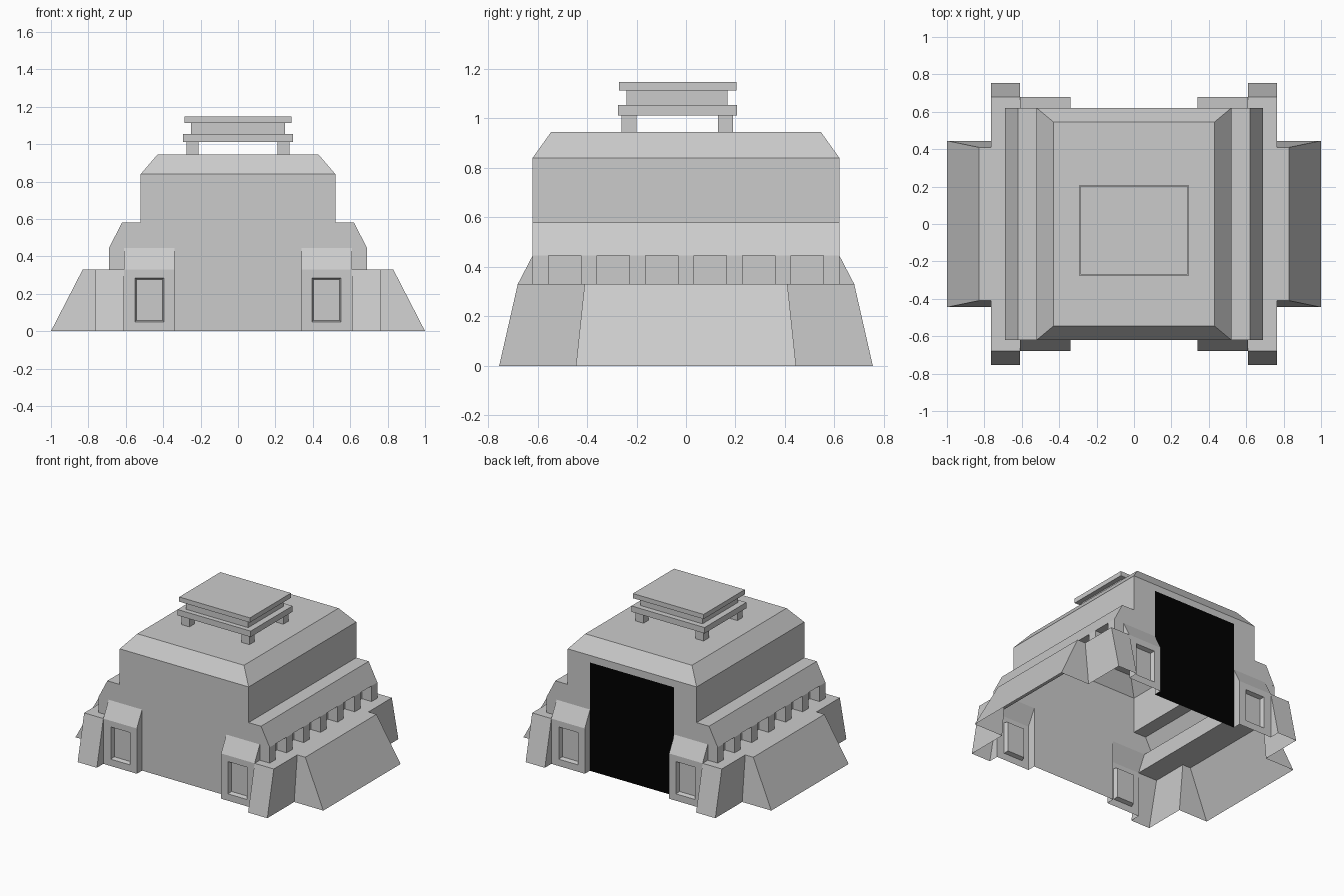
import bpy, bmesh
from mathutils import Vector

if "Cube" in bpy.data.objects:
    bpy.data.objects.remove(bpy.data.objects["Cube"])

X, Y, Z = Vector((1, 0, 0)), Vector((0, 1, 0)), Vector((0, 0, 1))


def add_object(name, bm):
    mesh = bpy.data.meshes.new(name)
    bm.to_mesh(mesh)
    bm.free()
    ob = bpy.data.objects.new(name, mesh)
    bpy.context.collection.objects.link(ob)
    return ob


def shell(name, faces):
    """Open shell from (outward direction, points) for one quarter, mirrored in x and y."""
    bm = bmesh.new()
    for out, pts in faces:
        f = bm.faces.new([bm.verts.new(p) for p in pts])
        f.normal_update()
        if f.normal.dot(out) < 0:
            f.normal_flip()
    bmesh.ops.remove_doubles(bm, verts=bm.verts, dist=1e-4)
    ob = add_object(name, bm)
    mod = ob.modifiers.new("Mirror", 'MIRROR')
    mod.use_axis = (True, True, False)
    return ob


def boxes(name, spans):
    """One object from boxes given as (x0, x1, y0, y1, z0, z1)."""
    bm = bmesh.new()
    for x0, x1, y0, y1, z0, z1 in spans:
        vs = bmesh.ops.create_cube(bm, size=1)['verts']
        for v in vs:
            v.co = ((x0 + x1) / 2 + v.co.x * (x1 - x0),
                    (y0 + y1) / 2 + v.co.y * (y1 - y0),
                    (z0 + z1) / 2 + v.co.z * (z1 - z0))
    return add_object(name, bm)


def rect(x0, x1, y, z0, z1):
    return [(x0, y, z0), (x1, y, z0), (x1, y, z1), (x0, y, z1)]


# Main hall: end walls plus stepped side profile run along y
W = 0.62
end = [(0, 0), (.34, 0), (.34, .445), (.69, .445), (.62, .58), (.52, .58), (.52, .84), (0, .84)]
side = [(.61, .33), (.61, .445), (.69, .445), (.62, .58), (.52, .58), (.52, .84)]
outs = [X, -Z, X, Z, X]
faces = [(Y, [(x, W, z) for x, z in end])]
for (a, b), out in zip(zip(side, side[1:]), outs):
    faces.append((out, [(a[0], 0, a[1]), (b[0], 0, b[1]), (b[0], W, b[1]), (a[0], W, a[1])]))
shell("main_hall", faces)

# Bevelled roof
shell("roof", [
    (X, [(.52, 0, .84), (.52, W, .84), (.43, .545, .945), (.43, 0, .945)]),
    (Y, [(0, W, .84), (.52, W, .84), (.43, .545, .945), (0, .545, .945)]),
    (Z, [(0, 0, .945), (.43, 0, .945), (.43, .545, .945), (0, .545, .945)]),
])

# Corner gatehouses with a recessed door
outer = rect(.34, .61, .68, 0, .33)
frame = rect(.395, .55, .68, .05, .285)
panel = rect(.403, .542, .65, .058, .277)
faces = [
    (Y, panel),
    (Y, [(.34, .68, .33), (.61, .68, .33), (.61, W, .445), (.34, W, .445)]),
    (-X, [(.34, W, 0), (.34, .68, 0), (.34, .68, .33), (.34, W, .445)]),
    (X, [(.61, W, .33), (.61, .68, .33), (.61, W, .445)]),
]
for i, inward in enumerate((Z, -X, -Z, X)):
    j = (i + 1) % 4
    faces.append((Y, [outer[i], outer[j], frame[j], frame[i]]))
    faces.append((inward, [frame[i], frame[j], panel[j], panel[i]]))
shell("gatehouses", faces)

# Long side terraces with sloping buttress ends
shell("side_terraces", [
    (Z, [(.61, 0, .33), (.765, 0, .33), (.765, .68, .33), (.61, .68, .33)]),
    (Y, [(.61, .755, 0), (.765, .755, 0), (.765, .68, .33), (.61, .68, .33)]),
    (-X, [(.61, .68, 0), (.61, .755, 0), (.61, .68, .33)]),
    (X, [(.765, .445, 0), (.765, .755, 0), (.765, .68, .33), (.765, .41, .33)]),
])

# Sloping side ramparts
shell("side_ramparts", [
    (Z, [(.765, 0, .33), (.83, 0, .33), (.83, .41, .33), (.765, .41, .33)]),
    (X, [(1, 0, 0), (1, .445, 0), (.83, .41, .33), (.83, 0, .33)]),
    (Y, [(.765, .445, 0), (1, .445, 0), (.83, .41, .33), (.765, .41, .33)]),
])

# Rows of short pillars under the side overhang
for name, x0, x1 in (("right_pillars", .61, .69), ("left_pillars", -.69, -.61)):
    boxes(name, [(x0, x1, k * .1958 - .0325, k * .1958 + .0325, .33, .445)
                 for k in range(-3, 4)])

# Rooftop vent: legs and stacked slabs
boxes("vent_legs", [(x, x + .065, y, y + .06, .945, 1.012)
                    for x in (-.275, .21) for y in (-.26, .13)])
boxes("vent_lower_slab", [(-.295, .295, -.275, .207, 1.012, 1.055)])
boxes("vent_neck", [(-.25, .25, -.24, .167, 1.055, 1.113)])
boxes("vent_top_slab", [(-.285, .285, -.27, .204, 1.113, 1.147)])

# Black rear entrance
bm = bmesh.new()
f = bm.faces.new([bm.verts.new(p) for p in rect(-.34, .34, .623, 0, .79)])
f.normal_update()
if f.normal.y < 0:
    f.normal_flip()
door = add_object("rear_entrance", bm)
black = bpy.data.materials.new("black")
black.diffuse_color = (0, 0, 0, 1)
black.use_nodes = True
black.node_tree.nodes["Principled BSDF"].inputs["Base Color"].default_value = black.diffuse_color
door.data.materials.append(black)
